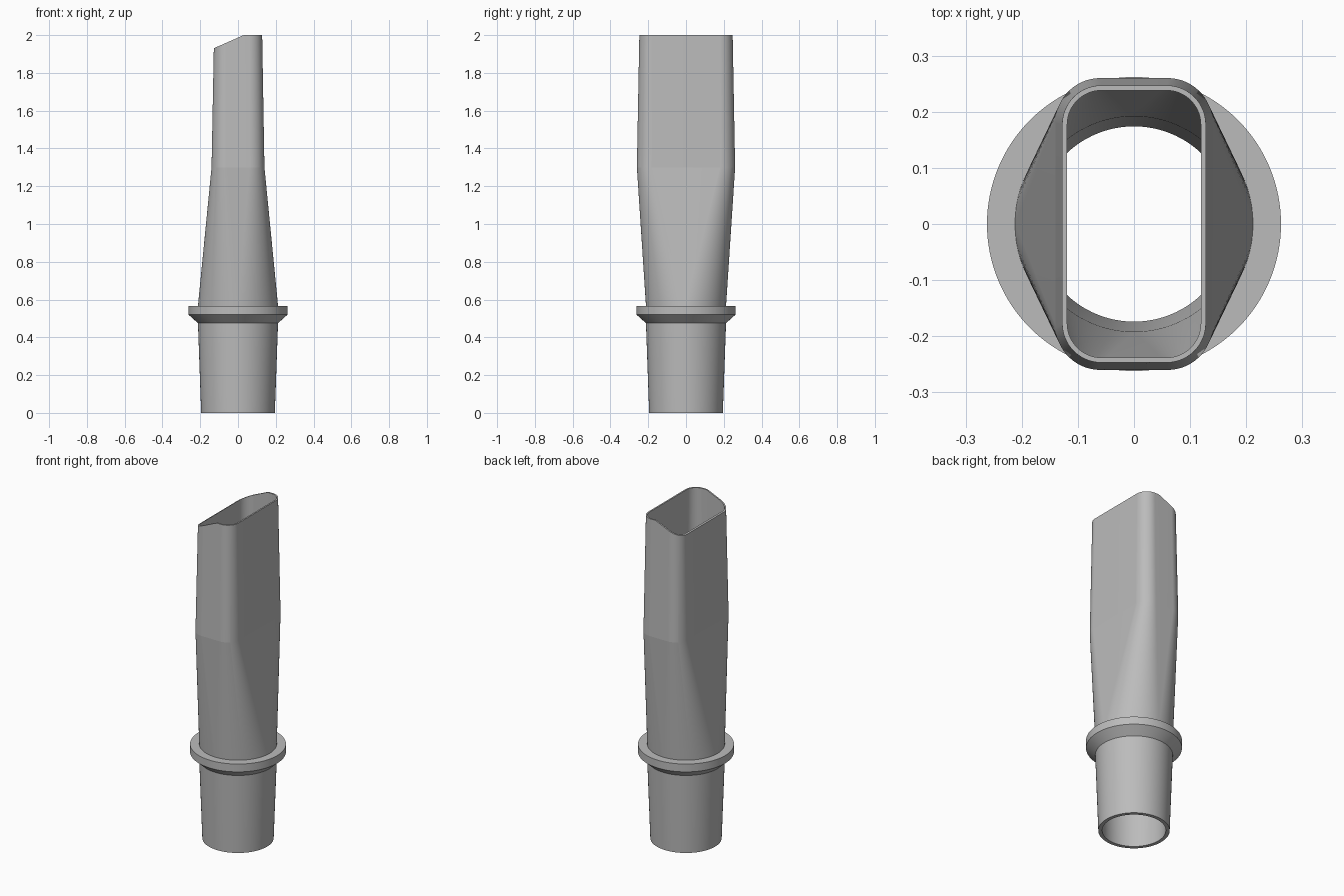
import bpy, bmesh
from math import cos, sin, pi, radians

cube = bpy.data.objects.get("Cube")
if cube:
    bpy.data.objects.remove(cube, do_unlink=True)

ARC = 32          # segments per rounded corner
TOP = 2.0
SHOULDER = 1.3    # where the round-to-flat transition ends
CUT_X = 0.03      # where the slanted tip begins
CUT_SLOPE = 0.44


def ring(bm, half_x, half_y, radius, z):
    """Rounded rectangle; it is a circle when the radius equals both halves."""
    verts = []
    for corner, (sx, sy) in enumerate([(1, 1), (-1, 1), (-1, -1), (1, -1)]):
        for i in range(ARC + 1):
            a = (corner + i / ARC) * pi / 2
            verts.append(bm.verts.new((sx * (half_x - radius) + radius * cos(a),
                                       sy * (half_y - radius) + radius * sin(a), z)))
    return verts


def circle(radius, z):
    return (radius, radius, radius, z)


# Closed wall section: up the outside, over the rim, down the bore
sections = [
    circle(0.195, 0),
    circle(0.212, 0.475),
    circle(0.262, 0.52),                 # flange
    circle(0.262, 0.567),
    circle(0.212, 0.567),
    (0.14, 0.26, 0.08, SHOULDER),        # flattened tube
    (0.128, 0.247, 0.07, TOP),
    (0.119, 0.238, 0.061, TOP),          # rim
    (0.129, 0.248, 0.069, SHOULDER),     # bore
    circle(0.192, 0.567),
    circle(0.174, 0),
]

bm = bmesh.new()
rings = [ring(bm, *s) for s in sections]
for lower, upper in zip(rings, rings[1:] + rings[:1]):
    n = len(lower)
    for i in range(n):
        j = (i + 1) % n
        bm.faces.new((lower[i], lower[j], upper[j], upper[i]))
bmesh.ops.remove_doubles(bm, verts=bm.verts, dist=1e-5)

# Slanted tip: add a fold line, then lower the rim on one side of it
faces = [f for f in bm.faces if all(v.co.z > SHOULDER - 0.01 for v in f.verts)]
geom = set(faces)
for f in faces:
    geom.update(f.edges)
    geom.update(f.verts)
bmesh.ops.bisect_plane(bm, geom=list(geom), dist=1e-5,
                       plane_co=(CUT_X, 0, 0), plane_no=(1, 0, 0))
for v in bm.verts:
    if v.co.z > TOP - 0.001:
        v.co.z -= max(0, CUT_X - v.co.x) * CUT_SLOPE
bmesh.ops.recalc_face_normals(bm, faces=bm.faces)

mesh = bpy.data.meshes.new("mouthpiece_tube")
bm.to_mesh(mesh)
bm.free()
tube = bpy.data.objects.new("mouthpiece_tube", mesh)
bpy.context.collection.objects.link(tube)

# Plain grey plastic
grey = bpy.data.materials.new("grey_plastic")
grey.use_nodes = True
colour = (0.5, 0.5, 0.5, 1)
grey.diffuse_color = colour
grey.node_tree.nodes["Principled BSDF"].inputs["Base Color"].default_value = colour
mesh.materials.append(grey)

# Smooth curves, crisp shoulder and flange edges
bpy.ops.object.select_all(action="DESELECT")
tube.select_set(True)
bpy.context.view_layer.objects.active = tube
bpy.ops.object.shade_smooth_by_angle(angle=radians(4))
